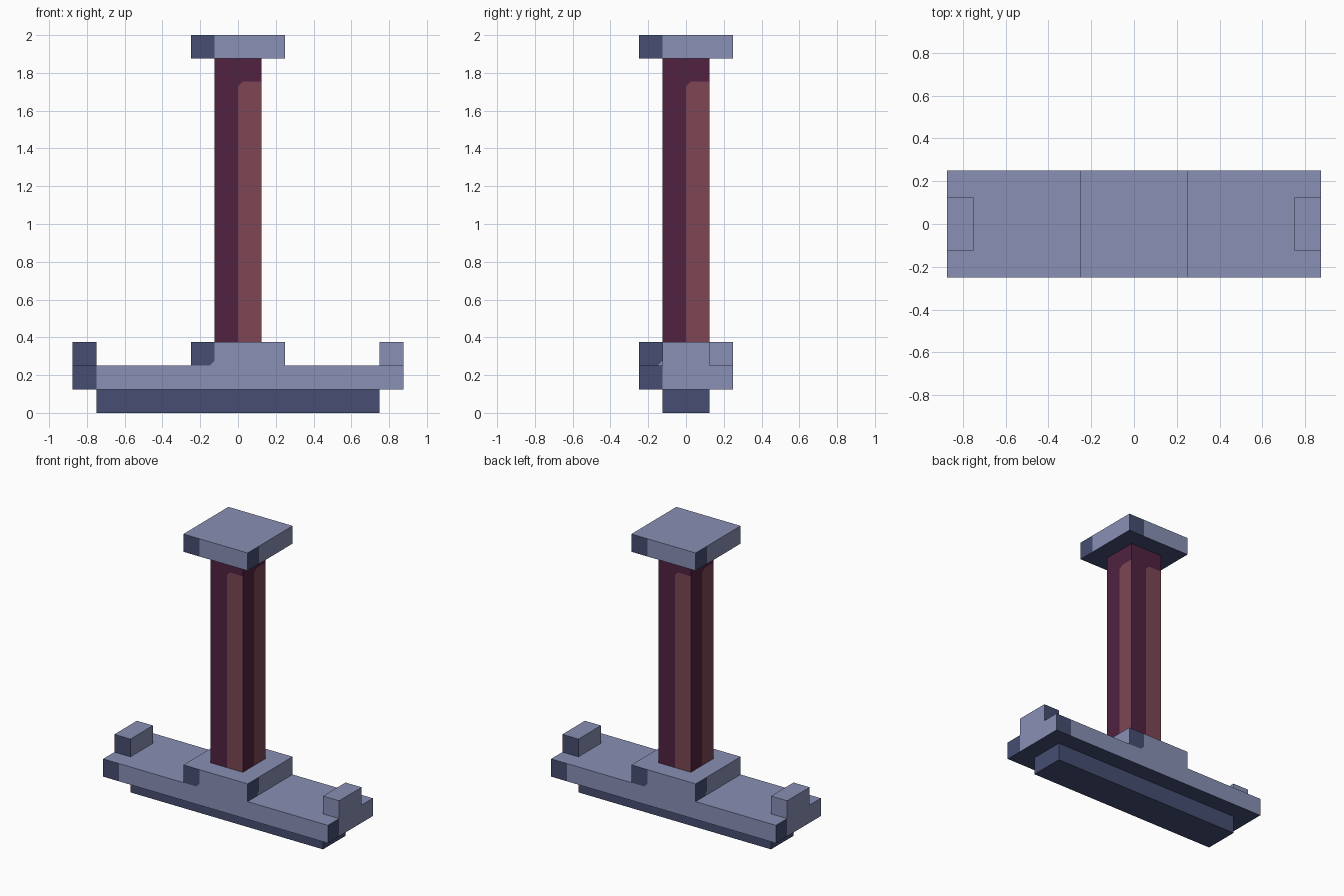
import bpy, bmesh
from mathutils import Vector

if "Cube" in bpy.data.objects:
    bpy.data.objects.remove(bpy.data.objects["Cube"])

UP = Vector((0, 0, 1))


def material(name, rgb):
    m = bpy.data.materials.new(name)
    m.diffuse_color = (*rgb, 1)
    m.use_nodes = True
    m.node_tree.nodes["Principled BSDF"].inputs["Base Color"].default_value = m.diffuse_color
    return m


LIGHT = material("light_slate_blue", (0.25, 0.279, 0.462))
DARK = material("dark_slate_blue", (0.061, 0.076, 0.171))
MAROON = material("dark_maroon", (0.080, 0.016, 0.051))
ROSE = material("dusty_rose", (0.205, 0.061, 0.091))


def box(lo, hi):
    bm = bmesh.new()
    bmesh.ops.create_cube(bm, size=1)
    lo, hi = Vector(lo), Vector(hi)
    for v in bm.verts:
        v.co = Vector([(a + b) / 2 + c * (b - a) for a, b, c in zip(lo, hi, v.co)])
    return bm


def cut(bm, point, normal, faces=None):
    faces = list(faces if faces is not None else bm.faces)
    geom = faces + list({e for f in faces for e in f.edges}) + list({v for f in faces for v in f.verts})
    bmesh.ops.bisect_plane(bm, geom=geom, plane_co=point, plane_no=normal, dist=1e-5)


def finish(bm, name, mats):
    bm.normal_update()
    me = bpy.data.meshes.new(name)
    bm.to_mesh(me)
    bm.free()
    for m in mats:
        me.materials.append(m)
    ob = bpy.data.objects.new(name, me)
    bpy.context.collection.objects.link(ob)


def across(f):
    """Rightward direction on a side face, seen from outside."""
    return UP.cross(f.normal).normalized()


def clip_corner(bm, test, offset, z, sign, new_index, r=0.025):
    """Clip one corner of each painted panel so it reads as rounded."""
    for f in [f for f in bm.faces if test(f)]:
        d = across(f)
        slope = -sign * d + UP * sign
        p = d * (offset + sign * r) + UP * z + f.normal * f.normal.dot(f.calc_center_median())
        pno = f.normal.copy()
        cut(bm, p, slope, [f])
        bm.normal_update()
        for g in bm.faces:
            if test(g) and g.normal.dot(pno) > .9 and (g.calc_center_median() - p).dot(slope) > 1e-5:
                g.material_index = new_index


def slab(name, hx, hy, z0, z1, rounded=False, dark_bottom=True):
    """Light slab with a dark strip at the left end of every side."""
    w = 0.125
    bm = box((-hx, -hy, z0), (hx, hy, z1))
    for s in (-1, 1):
        cut(bm, Vector((s * (hx - w), 0, 0)), Vector((1, 0, 0)))
        cut(bm, Vector((0, s * (hy - w), 0)), Vector((0, 1, 0)))
    bm.normal_update()
    for f in bm.faces:
        if abs(f.normal.z) > 0.5:
            f.material_index = int(f.normal.z < 0 and dark_bottom)
        else:
            half = hx if abs(f.normal.y) > 0.5 else hy
            f.material_index = int(across(f).dot(f.calc_center_median()) < -(half - w))
    if rounded:
        clip_corner(bm, lambda f: abs(f.normal.z) < 0.5 and f.material_index == 1,
                    -(hx - w), z0, -1, 0)
    finish(bm, name, (LIGHT, DARK))


# Base foot
finish(box((-0.75, -0.125, 0), (0.75, 0.125, 0.125)), "base_foot", (DARK,))

# Base plate, pedestal and top cap
slab("base_plate", 0.875, 0.25, 0.125, 0.25)
slab("pedestal", 0.25, 0.25, 0.25, 0.375, rounded=True)
slab("top_cap", 0.25, 0.25, 1.875, 2.0)

# End lugs, dark on the front of the left one and the back of the right one
for s, side in ((-1, "left"), (1, "right")):
    bm = box((min(s * .75, s * .875), -0.125, 0.25), (max(s * .75, s * .875), 0.125, 0.375))
    bm.normal_update()
    for f in bm.faces:
        f.material_index = int(f.normal.y * s > 0.5)
    finish(bm, side + "_end_lug", (LIGHT, DARK))

# Column with a rose panel on the right half of every side
bm = box((-0.125, -0.125, 0.375), (0.125, 0.125, 1.875))
PANEL_TOP = 1.755
cut(bm, Vector((0, 0, PANEL_TOP)), UP)
cut(bm, Vector((0, 0, 0)), Vector((1, 0, 0)))
cut(bm, Vector((0, 0, 0)), Vector((0, 1, 0)))
bm.normal_update()
for f in bm.faces:
    c = f.calc_center_median()
    f.material_index = int(abs(f.normal.z) < 0.5 and c.z < PANEL_TOP and across(f).dot(c) > 0)
clip_corner(bm, lambda f: f.material_index == 1, 0, PANEL_TOP, 1, 0)
finish(bm, "column", (MAROON, ROSE))
